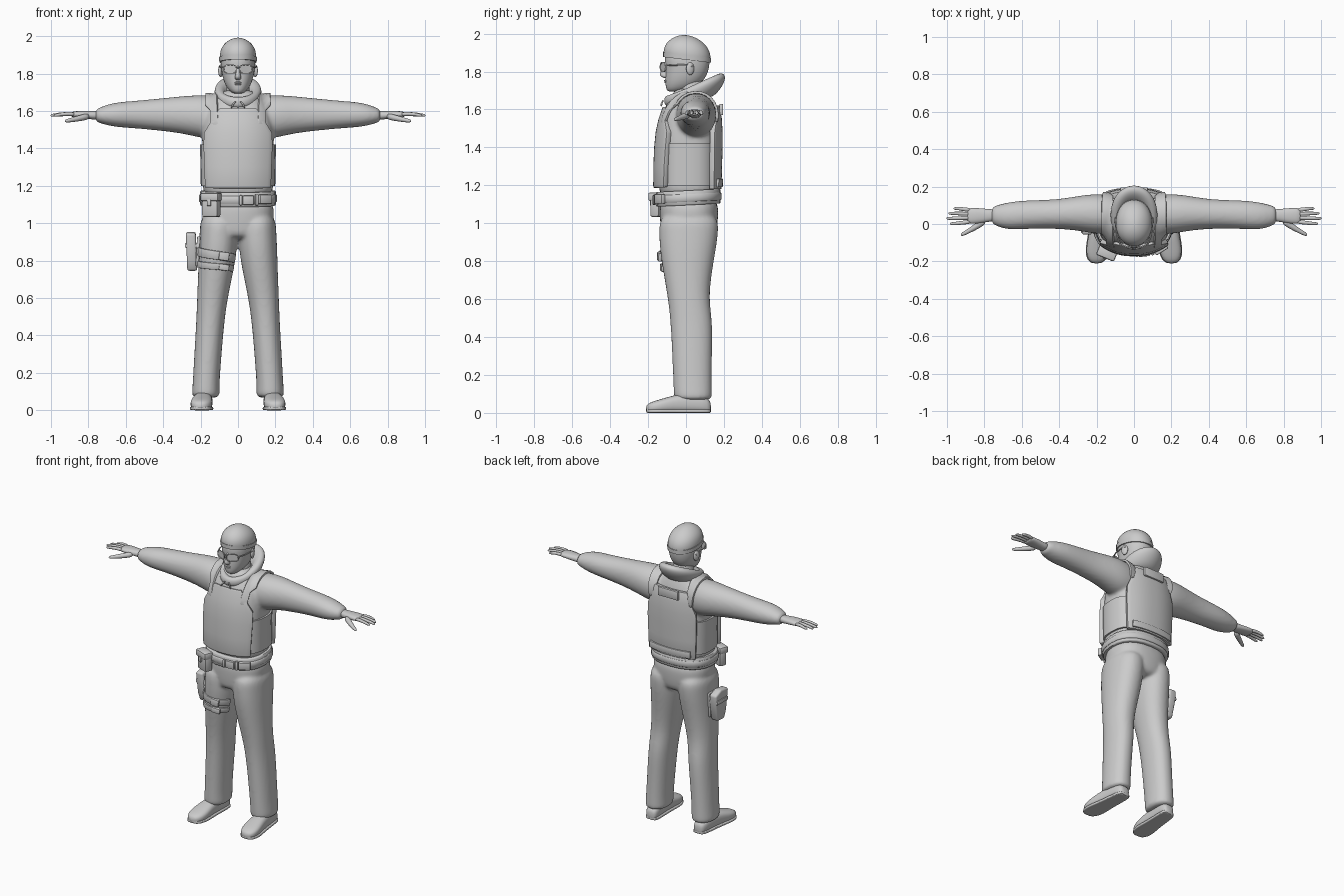
import bpy, bmesh, math
from mathutils import Vector as V, Matrix

# ---------- helpers ----------
def finish(bm, name, mods=(), angle=180):
    """bmesh -> object, modifiers applied, smooth shaded below the given angle"""
    bmesh.ops.recalc_face_normals(bm, faces=bm.faces)
    me = bpy.data.meshes.new(name)
    bm.to_mesh(me)
    bm.free()
    ob = bpy.data.objects.new(name, me)
    bpy.context.collection.objects.link(ob)
    for kind, props in mods:
        m = ob.modifiers.new(kind, kind)
        for k, val in props.items():
            setattr(m, k, val)
    deps = bpy.context.evaluated_depsgraph_get()
    new = bpy.data.meshes.new_from_object(ob.evaluated_get(deps))
    ob.modifiers.clear()
    ob.data = new
    for o in bpy.context.selected_objects:
        o.select_set(False)
    ob.select_set(True)
    bpy.context.view_layer.objects.active = ob
    if angle >= 180:
        bpy.ops.object.shade_smooth()
    else:
        bpy.ops.object.shade_smooth_by_angle(angle=math.radians(angle))
    return ob

SUB = ('SUBSURF', dict(levels=1, render_levels=1))
SUB2 = ('SUBSURF', dict(levels=2, render_levels=2))
CLOTH = [SUB2, ('REMESH', dict(mode='VOXEL', voxel_size=0.01)),
         ('SMOOTH', dict(factor=0.5, iterations=6))]
MIRROR = ('MIRROR', dict(use_mirror_merge=False))

def ring(c, u, v, n=2.0, count=24):
    """super-ellipse round centre c with half axes u, v"""
    out = []
    for i in range(count):
        a = 2 * math.pi * i / count
        ca, sa = math.cos(a), math.sin(a)
        out.append(V(c) + V(u) * math.copysign(abs(ca) ** (2 / n), ca)
                   + V(v) * math.copysign(abs(sa) ** (2 / n), sa))
    return out

def loft(bm, rings, closed=False):
    rows = [[bm.verts.new(p) for p in r] for r in rings]
    n = len(rows[0])
    pairs = list(zip(rows, rows[1:])) + ([(rows[-1], rows[0])] if closed else [])
    for a, b in pairs:
        for i in range(n):
            bm.faces.new((a[i], a[(i + 1) % n], b[(i + 1) % n], b[i]))
    if not closed:
        bm.faces.new(rows[0])
        bm.faces.new(rows[-1])

def stack(bm, rows, n=2.2, x=0, tilt=0):
    """horizontal sections: z, half width, front y, back y"""
    rs = [ring((x, (f + b) / 2, z), (w, 0, 0), (0, (b - f) / 2, 0), n) for z, w, f, b in rows]
    for r in rs:
        for p in r:
            p.z += tilt * p.y
    loft(bm, rs)

def tube(bm, path, radii, count=10):
    path = [V(p) for p in path]
    rs = []
    for i, p in enumerate(path):
        d = (path[min(i + 1, len(path) - 1)] - path[max(i - 1, 0)]).normalized()
        u = d.cross(V((0, 0.02, 1))).normalized()
        rs.append(ring(p, u * radii[i], u.cross(d) * radii[i], 2, count))
    loft(bm, rs)

def box(name, loc, size, yaw=0, roll=0, bev=0.006):
    bm = bmesh.new()
    m = (Matrix.Translation(loc) @ Matrix.Rotation(math.radians(yaw), 4, 'Z')
         @ Matrix.Rotation(math.radians(roll), 4, 'Y') @ Matrix.Diagonal((*size, 1)))
    bmesh.ops.create_cube(bm, size=1, matrix=m)
    return finish(bm, name, [('BEVEL', dict(width=bev, segments=2))], 35)

def sheet(name, rows, thick, mods=()):
    """grid of points turned into a padded panel"""
    bm = bmesh.new()
    g = [[bm.verts.new(p) for p in r] for r in rows]
    for a, b in zip(g, g[1:]):
        for i in range(len(a) - 1):
            bm.faces.new((a[i], a[i + 1], b[i + 1], b[i]))
    return finish(bm, name, list(mods) + [('SOLIDIFY', dict(thickness=thick, offset=0)),
                  ('BEVEL', dict(width=0.004, segments=2, limit_method='ANGLE'))], 40)

def plate(name, profile, bulge, thick=0.03):
    """vest plate: rows of z, half width, centre y; edges curve by bulge"""
    rows = [[V((w * t / 8, y + bulge * (abs(w * t / 8) / 0.175) ** 2.4, z)) for t in range(-8, 9)]
            for z, w, y in profile]
    return sheet(name, rows, thick)

# ---------- jacket: torso and sleeves blended ----------
bm = bmesh.new()
stack(bm, [(1.12, .185, -.14, .165), (1.2, .19, -.145, .168), (1.35, .19, -.147, .168),
           (1.48, .195, -.142, .168), (1.57, .185, -.128, .162), (1.635, .155, -.1, .145),
           (1.685, .105, -.07, .125), (1.715, .08, -.05, .1)], 2.6)
for s in (1, -1):
    loft(bm, [ring((s * x, (f + b) / 2, (lo + hi) / 2), (0, (b - f) / 2, 0), (0, 0, (hi - lo) / 2), 2.1)
              for x, f, b, lo, hi in [
        (.06, -.05, .14, 1.46, 1.67), (.16, -.055, .16, 1.45, 1.685), (.23, -.05, .16, 1.463, 1.685),
        (.3, -.035, .15, 1.48, 1.68), (.42, -.025, .13, 1.495, 1.667), (.55, -.025, .128, 1.507, 1.655),
        (.64, -.032, .122, 1.513, 1.648), (.7, -.025, .11, 1.523, 1.635), (.735, -.01, .1, 1.535, 1.62),
        (.765, 0, .092, 1.542, 1.61)]])
jacket = finish(bm, 'jacket', CLOTH)

# ---------- trousers ----------
bm = bmesh.new()
stack(bm, [(.91, .15, -.12, .14), (.96, .185, -.135, .165), (1.05, .195, -.14, .172), (1.15, .19, -.14, .17)], 2.4)
for s in (1, -1):
    loft(bm, [ring((s * (i + o) / 2, (f + b) / 2, z), ((o - i) / 2, 0, 0), (0, (b - f) / 2, 0), 2.2)
              for z, i, o, f, b in [
        (.065, .105, .24, -.055, .132), (.085, .097, .248, -.065, .138), (.13, .1, .243, -.066, .137),
        (.3, .088, .234, -.073, .137), (.48, .072, .223, -.082, .142), (.6, .055, .219, -.095, .12),
        (.75, .022, .213, -.122, .138), (.87, .004, .21, -.14, .16), (.96, 0, .205, -.143, .172),
        (1.06, .0, .2, -.14, .172)]])
trousers = finish(bm, 'trousers', CLOTH)

# ---------- shoes and soles ----------
SHOE = [(.132, .022, .05), (.12, .042, .08), (.05, .047, .1), (-.04, .05, .1), (-.1, .058, .082),
        (-.15, .06, .068), (-.19, .048, .055), (-.212, .022, .04)]
for name, grow, cap, n in (('shoes', 0, 1, 2.6), ('shoe_soles', .004, .02, 5)):
    bm = bmesh.new()
    loft(bm, [ring((.186 - .07 * y, y, min(h, cap) / 2), (w + grow, 0, 0), (0, 0, min(h, cap) / 2), n)
              for y, w, h in SHOE])
    finish(bm, name, [SUB, MIRROR], 180 if cap == 1 else 50)

# ---------- hands ----------
bm = bmesh.new()
loft(bm, [ring((x, (f + b) / 2, z), (0, (b - f) / 2, 0), (0, 0, h), 2.3, 16) for x, f, b, z, h in [
    (.73, .015, .08, 1.577, .026), (.78, .012, .08, 1.577, .022), (.82, .003, .085, 1.58, .021),
    (.87, .0, .087, 1.582, .018), (.895, .004, .084, 1.581, .013)]])
for y0, y1, x1 in [(.012, .002, .985), (.033, .03, 1.003), (.054, .057, .993), (.075, .083, .965)]:
    tube(bm, [(.87, y0, 1.582), (.91, y0 * .6 + y1 * .4, 1.586), (x1 - .03, y1, 1.581), (x1 - .006, y1, 1.576),
              (x1, y1, 1.575)], [.012, .011, .0095, .008, .003])
tube(bm, [(.795, .02, 1.573), (.84, -.012, 1.563), (.885, -.038, 1.553), (.918, -.056, 1.547), (.926, -.06, 1.546)],
     [.02, .017, .013, .01, .004])
finish(bm, 'hands', [SUB, MIRROR])

# ---------- head, neck, nose, lips, ears ----------
bm = bmesh.new()
stack(bm, [(1.693, .022, -.092, -.03), (1.703, .042, -.104, .02), (1.735, .068, -.11, .08), (1.78, .083, -.11, .112),
           (1.82, .09, -.107, .122), (1.85, .093, -.114, .126), (1.9, .092, -.11, .124), (1.95, .06, -.07, .085)], 2.15)
stack(bm, [(1.6, .07, -.04, .1), (1.7, .062, -.045, .092), (1.78, .065, -.04, .1)], 2)
stack(bm, [(1.765, .008, -.115, -.09), (1.772, .019, -.131, -.09), (1.785, .016, -.142, -.09),
           (1.81, .01, -.127, -.09), (1.845, .01, -.117, -.09)], 2)
for z, d in ((1.752, .118), (1.743, .116)):
    stack(bm, [(z - .006, .014, -d + .006, -.09), (z, .024, -d, -.08), (z + .006, .014, -d + .005, -.09)], 2)
for s in (1, -1):
    bmesh.ops.create_uvsphere(bm, u_segments=16, v_segments=10, radius=1, matrix=Matrix.Translation(
        (s * .093, .022, 1.815)) @ Matrix.Rotation(s * .35, 4, 'Z') @ Matrix.Diagonal((.012, .023, .034, 1)))
finish(bm, 'head', [SUB])

# ---------- knitted cap with folded rim ----------
bm = bmesh.new()
stack(bm, [(1.868, .09, -.11, .122), (1.87, .098, -.12, .131), (1.905, .099, -.12, .131), (1.94, .09, -.104, .117),
           (1.968, .066, -.074, .087), (1.986, .036, -.04, .05), (1.992, .01, -.006, .016)], 2.1, tilt=-.12)
finish(bm, 'cap', [SUB])
bm = bmesh.new()
stack(bm, [(1.862, .094, -.115, .127), (1.862, .1, -.122, .133), (1.888, .101, -.122, .133), (1.888, .095, -.115, .126)],
      2.1, tilt=-.12)
finish(bm, 'cap_rim', [], 40)

# ---------- glasses ----------
bm = bmesh.new()
loft(bm, [ring((.042, y, 1.824), (w, .014 * w / .034, 0), (0, 0, h), 2.8, 20)
          for y, w, h in ((-.117, .036, .026), (-.124, .036, .026), (-.124, .032, .022), (-.121, .031, .021))])
tube(bm, [(.074, -.11, 1.833), (.092, -.06, 1.834), (.099, .01, 1.836), (.099, .035, 1.826)], [.004] * 4, 8)
tube(bm, [(-.001, -.124, 1.832), (.012, -.124, 1.832)], [.004] * 2, 8)
finish(bm, 'glasses', [MIRROR], 40)

# ---------- hood hanging round the neck, and cords ----------
bm = bmesh.new()
rs = []
for i in range(36):
    a = 2 * math.pi * i / 36
    k = (1 + math.sin(a)) / 2
    o = V((math.cos(a), math.sin(a), 0))
    rs.append(ring((.094 * o.x, .03 + .122 * o.y, 1.645 + .082 * k), o * (.024 + .01 * k) + V((0, 0, -.012 * k)),
                   o * .042 * k * k + V((0, 0, .03 + .033 * k * k)), 2.2, 16))
loft(bm, rs, True)
finish(bm, 'hood', [SUB])
bm = bmesh.new()
tube(bm, [(.01, -.118, 1.652), (.03, -.128, 1.635), (.036, -.132, 1.615)], [.005, .005, .006], 8)
finish(bm, 'hood_cords', [SUB, MIRROR])

# ---------- vest: plates, side band, shoulder straps, back details ----------
plate('vest_front', [(1.19, .165, -.155), (1.2, .17, -.158), (1.3, .173, -.157), (1.4, .177, -.153),
                     (1.48, .176, -.145), (1.54, .14, -.132), (1.6, .102, -.112), (1.61, .095, -.108)], .055)
plate('vest_back', [(1.18, .168, .172), (1.3, .173, .175), (1.4, .176, .178), (1.48, .174, .178),
                    (1.55, .145, .174), (1.62, .115, .162)], -.04)
plate('vest_back_flap', [(1.19, .15, .186), (1.235, .15, .187)], -.03, .016)
box('vest_back_pouch', (0, .186, 1.6), (.15, .02, .06))
bm = bmesh.new()
stack(bm, [(1.2, .19, -.13, .155), (1.2, .199, -.14, .166), (1.42, .203, -.14, .166), (1.42, .19, -.13, .155)], 2.7)
finish(bm, 'vest_side_band', [], 40)
wrap = ('SHRINKWRAP', dict(target=jacket, wrap_mode='ABOVE_SURFACE', offset=.009))
for s, side in ((1, 'left'), (-1, 'right')):
    path = [(.135, -.14, 1.53), (.14, -.12, 1.59), (.143, -.085, 1.645), (.143, -.03, 1.69), (.143, .05, 1.705),
            (.143, .11, 1.69), (.14, .155, 1.64), (.135, .18, 1.58), (.13, .185, 1.53)]
    sheet(side + '_shoulder_strap', [[V((s * (x + d), y, z)) for d in (-.03, -.015, 0, .015, .03)]
                                     for x, y, z in path], .014, [SUB, wrap])

# ---------- belt ----------
for name, lo, hi, g in (('belt_pad', 1.095, 1.172, 0), ('belt_webbing', 1.113, 1.153, .006)):
    bm = bmesh.new()
    stack(bm, [(z, .203 + g - d, -.158 - g + d, .182 + g - d) for z, d in
               ((lo, .015), (lo, .004), (lo + .005, 0), (hi - .005, 0), (hi, .004), (hi, .015))], 2.4, tilt=.05)
    finish(bm, name, [], 50)
box('belt_buckle', (.055, -.164, 1.123), (.06, .02, .05), 6)
box('belt_keeper', (.015, -.168, 1.123), (.018, .016, .055))
box('belt_pocket', (.145, -.138, 1.128), (.075, .026, .05), 32)
box('belt_clip', (.1, -.157, 1.125), (.018, .02, .06), 18)
box('belt_pouch', (-.143, -.15, 1.095), (.095, .055, .125), -22, bev=.014)
box('belt_pouch_flap', (-.144, -.153, 1.14), (.104, .064, .045), -22, bev=.01)
box('belt_pouch_tab', (-.155, -.182, 1.11), (.022, .012, .035), -22, bev=.004)

# ---------- holster and thigh straps ----------
bm = bmesh.new()
outline = [(-.058, .945), (.02, .955), (.075, .93), (.07, .86), (.045, .75), (-.025, .745), (-.045, .8)]
loft(bm, [[V((x + .04 * (z - .85) * -1, y, z)) for y, z in outline] for x in (-.222, -.275)])
finish(bm, 'holster', [('BEVEL', dict(width=.012, segments=3))], 40)
box('holster_backing', (-.214, .005, .85), (.018, .11, .16), 0, 3)
box('holster_strap', (-.25, .01, .88), (.068, .115, .025), 0, 3, .005)
grip = ('SHRINKWRAP', dict(target=trousers, wrap_mode='ABOVE_SURFACE', offset=.008))
for part, z0, slope, h in (('upper', .855, -.045, .024), ('lower', .785, -.03, .018)):
    rows = []
    for i in range(15):
        a = math.radians(180 + 150 * i / 14)
        rows.append([V((-.107 + .112 * math.cos(a), .01 + .145 * math.sin(a), z0 + slope * i / 14 + d * h))
                     for d in (-1, 0, 1)])
    sheet(part + '_thigh_strap', rows, .01, [grip])
    box(part + '_thigh_buckle', (-.075, -.14 + (.855 - z0) * .2, z0 + slope * .7), (.055, .018, h * 1.9), 8, 8, .005)
